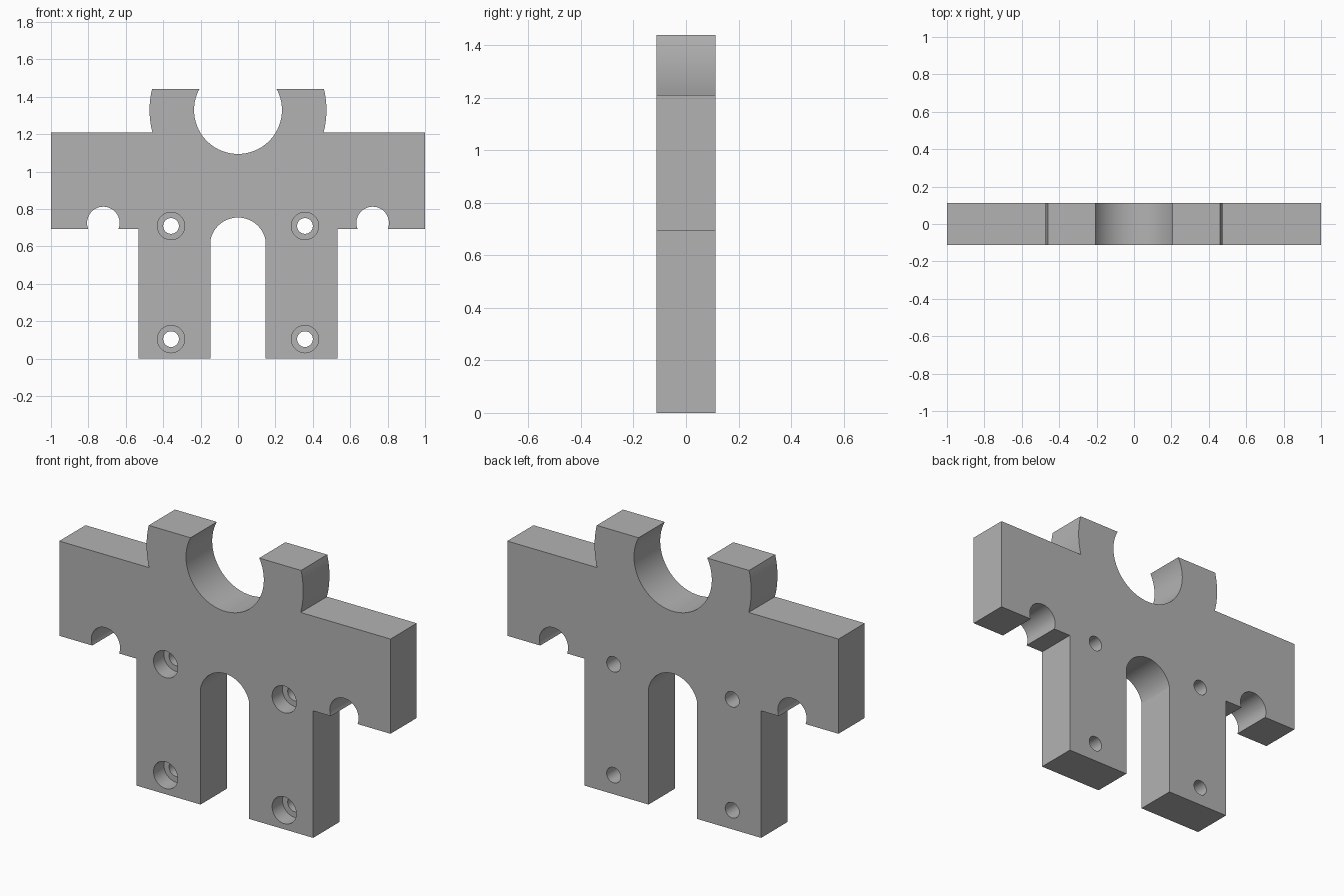
import bpy, bmesh
from math import sin, cos, asin, acos, pi, radians

cube = bpy.data.objects.get("Cube")
if cube:
    bpy.data.objects.remove(cube, do_unlink=True)

HALF_DEPTH = 0.113
TOP, SHOULDER, ARM_BOTTOM = 1.44, 1.21, 0.693
LEG_IN, LEG_OUT = 0.147, 0.533
BORE_Z, BORE_R, COLLAR_R = 1.329, 0.235, 0.473
SLOT_Z, SLOT_R = 0.604, 0.15
NOTCH_X, NOTCH_Z, NOTCH_R = 0.72, 0.725, 0.087


def arc(cx, cz, r, start, end, steps):
    angles = [start + (end - start) * i / steps for i in range(steps + 1)]
    return [(cx + r * cos(a), cz + r * sin(a)) for a in angles]


def angle_at(z, cz, r):
    return asin((z - cz) / r)


def new_object(name, bm):
    bmesh.ops.recalc_face_normals(bm, faces=bm.faces[:])
    mesh = bpy.data.meshes.new(name)
    bm.to_mesh(mesh)
    bm.free()
    obj = bpy.data.objects.new(name, mesh)
    bpy.context.collection.objects.link(obj)
    return obj


# Half outline: slot, leg, arm with notch, collar, bore
notch = angle_at(ARM_BOTTOM, NOTCH_Z, NOTCH_R)
half = arc(0, SLOT_Z, SLOT_R, pi / 2, acos(LEG_IN / SLOT_R), 28)
half += [(LEG_IN, 0), (LEG_OUT, 0), (LEG_OUT, ARM_BOTTOM)]
half += arc(NOTCH_X, NOTCH_Z, NOTCH_R, pi - notch, notch, 40)
half += [(1, ARM_BOTTOM), (1, SHOULDER)]
half += arc(0, BORE_Z, COLLAR_R, angle_at(SHOULDER, BORE_Z, COLLAR_R),
            angle_at(TOP, BORE_Z, COLLAR_R), 12)
half += arc(0, BORE_Z, BORE_R, angle_at(TOP, BORE_Z, BORE_R), -pi / 2, 40)
outline = half + [(-x, z) for x, z in reversed(half[1:-1])]

# Bracket plate extruded front to back
bm = bmesh.new()
front = bm.faces.new([bm.verts.new((x, -HALF_DEPTH, z)) for x, z in outline])
back = bmesh.ops.extrude_face_region(bm, geom=[front])["geom"]
bmesh.ops.translate(bm, vec=(0, 2 * HALF_DEPTH, 0),
                    verts=[v for v in back if isinstance(v, bmesh.types.BMVert)])
bracket = new_object("bracket_plate", bm)

# Stepped cutters for the four counterbored screw holes
SIDES, HEAD_R, SHANK_R, HEAD_DEPTH = 64, 0.073, 0.042, 0.09
steps = [(-HALF_DEPTH - 0.05, HEAD_R), (-HALF_DEPTH + HEAD_DEPTH, HEAD_R),
         (-HALF_DEPTH + HEAD_DEPTH, SHANK_R), (HALF_DEPTH + 0.05, SHANK_R)]
bm = bmesh.new()
for cx in (-0.358, 0.358):
    for cz in (0.104, 0.709):
        rings = [[bm.verts.new((x, y, z))
                  for x, z in arc(cx, cz, r, 0, 2 * pi, SIDES)[:-1]]
                 for y, r in steps]
        bm.faces.new(rings[0])
        bm.faces.new(rings[-1])
        for a, b in zip(rings, rings[1:]):
            for i in range(SIDES):
                j = (i + 1) % SIDES
                bm.faces.new((a[i], a[j], b[j], b[i]))
cutter = new_object("screw_hole_cutter", bm)
cutter.hide_render = True

# Cut the holes and discard the cutter
bpy.ops.object.select_all(action='DESELECT')
bracket.select_set(True)
bpy.context.view_layer.objects.active = bracket
cut = bracket.modifiers.new("screw_holes", 'BOOLEAN')
cut.operation = 'DIFFERENCE'
cut.solver = 'EXACT'
cut.object = cutter
bpy.ops.object.modifier_apply(modifier=cut.name)
bpy.data.objects.remove(cutter, do_unlink=True)

# Plain grey finish
grey = bpy.data.materials.new("plain_grey")
grey.use_nodes = True
colour = (0.45, 0.45, 0.45, 1)
grey.diffuse_color = colour
grey.node_tree.nodes["Principled BSDF"].inputs["Base Color"].default_value = colour
bracket.data.materials.clear()
bracket.data.materials.append(grey)
bpy.ops.object.shade_smooth_by_angle(angle=radians(10))
